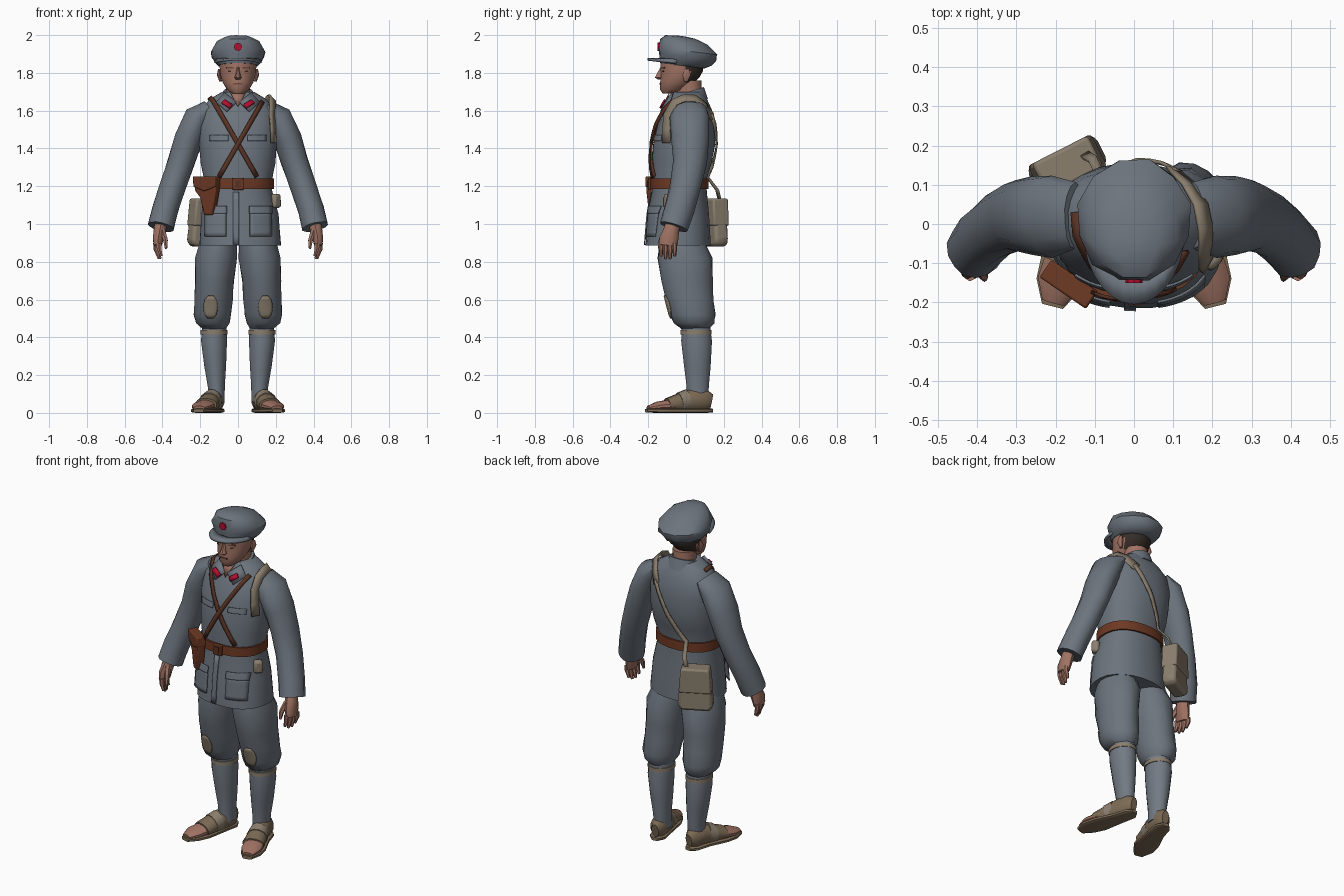
import bpy, bmesh, math
from mathutils import Vector, Matrix

default_cube = bpy.data.objects.get("Cube")
if default_cube:
    bpy.data.objects.remove(default_cube)


def material(name, *rgb):
    mat = bpy.data.materials.new(name)
    mat.use_nodes = True
    mat.diffuse_color = (*rgb, 1)
    mat.node_tree.nodes["Principled BSDF"].inputs["Base Color"].default_value = (*rgb, 1)
    return mat


cloth = material("grey blue cloth", .15, .175, .205)
wrap = material("leg wrap cloth", .17, .195, .23)
skin = material("skin", .35, .17, .125)
leather = material("rust leather", .155, .041, .017)
strap_brown = material("dark brown strap", .1, .032, .018)
canvas = material("tan canvas", .255, .21, .155)
sandal = material("sandal brown", .2, .145, .09)
hair = material("dark hair", .035, .025, .02)
red = material("red", .45, .005, .03)
shade = material("lip and brow brown", .16, .065, .045)


def make(name, verts, faces, mats, rule=None, thickness=0):
    mesh = bpy.data.meshes.new(name)
    mesh.from_pydata([tuple(v) for v in verts], [], faces)
    bm = bmesh.new()
    bm.from_mesh(mesh)
    bmesh.ops.recalc_face_normals(bm, faces=bm.faces)
    bm.to_mesh(mesh)
    bm.free()
    for mat in mats if isinstance(mats, list) else [mats]:
        mesh.materials.append(mat)
    if rule:
        for face in mesh.polygons:
            face.material_index = rule(face.center)
    obj = bpy.data.objects.new(name, mesh)
    bpy.context.collection.objects.link(obj)
    if thickness:
        solid = obj.modifiers.new("thickness", "SOLIDIFY")
        solid.thickness, solid.offset = thickness, 0
    return obj


def loft(name, rings, mats, sides=16, square=1, lean=0, fold=0, axis=None, side=1, rule=None):
    """Skin rings of (x, y, z, half width, half depth); axis makes them follow the path."""
    centres = [Vector((r[0] * side, r[1], r[2])) for r in rings]
    verts = []
    for i, (c, ring) in enumerate(zip(centres, rings)):
        u, v = Vector((1, 0, 0)), Vector((0, 1, 0))
        if axis:
            t = (centres[min(i + 1, len(rings) - 1)] - centres[max(i - 1, 0)]).normalized()
            v = (Vector(axis) - t * t.dot(Vector(axis))).normalized()
            u = v.cross(t)
        for k in range(sides):
            a = math.tau * (k + .5) / sides
            ca, sa = math.cos(a), math.sin(a)
            grow = 1 + fold * math.sin(5 * a + 2.3 * i)
            dx = math.copysign(abs(ca) ** square, ca) * ring[3] * grow
            dy = math.copysign(abs(sa) ** square, sa) * ring[4] * grow
            p = c + u * dx + v * dy
            p.z += lean * dy
            verts.append(p)
    faces = [(i * sides + k, i * sides + (k + 1) % sides, (i + 1) * sides + (k + 1) % sides, (i + 1) * sides + k)
             for i in range(len(rings) - 1) for k in range(sides)]
    faces += [tuple(range(sides)), tuple(range(len(verts) - sides, len(verts)))]
    return make(name, verts, faces, mats, rule)


def on_surface(rings, x, z, gap=.008, face=-1, square=1):
    """Point on the front (or back) of an upright loft at a given x and z."""
    rows = sorted(rings, key=lambda r: r[2])
    for low, high in zip(rows, rows[1:]):
        if low[2] <= z <= high[2]:
            f = (z - low[2]) / (high[2] - low[2])
            cx, cy, _, rx, ry = [a + (b - a) * f for a, b in zip(low, high)]
            d = min(abs(x - cx) / rx, .98)
            return Vector((x, cy + face * (ry * (1 - d ** (2 / square)) ** (square / 2) + gap), z))


def patch(name, rings, x, z, w, h, mat, oval=False, side=1, gap=.004, square=1):
    """Thin plate lying on the front of a loft."""
    n, verts = 6, []
    for j in range(n + 1):
        t = 2 * j / n - 1
        width = w * (math.sqrt(1 - .85 * t * t) if oval else 1)
        for i in range(n + 1):
            p = on_surface(rings, x + width * (i / n - .5), z + h * t / 2, gap, square=square)
            verts.append((p.x * side, p.y, p.z))
    faces = [(a, a + 1, a + n + 2, a + n + 1) for j in range(n) for a in range(j * (n + 1), j * (n + 1) + n)]
    return make(name, verts, faces, mat, thickness=.006)


def ribbon(name, points, width, mat):
    points, verts = [Vector(p) for p in points], []
    for i, p in enumerate(points):
        t = points[min(i + 1, len(points) - 1)] - points[max(i - 1, 0)]
        out = p - Vector((0, 0, min(p.z, 1.5)))
        across = t.cross(out).normalized() * width / 2
        verts += [p - across, p + across]
    faces = [(2 * i, 2 * i + 1, 2 * i + 3, 2 * i + 2) for i in range(len(points) - 1)]
    return make(name, verts, faces, mat, thickness=.009)


def prism(name, outline, depth, mat, place=(0, 0, 0), turn=0, bevel=0):
    """Outline in x and z, extruded in y, then turned about z and placed."""
    n = len(outline)
    verts = [(x, y, z) for y in (-depth / 2, depth / 2) for x, z in outline]
    faces = [tuple(range(n)), tuple(range(n, 2 * n))]
    faces += [(i, (i + 1) % n, (i + 1) % n + n, i + n) for i in range(n)]
    obj = make(name, verts, faces, mat)
    obj.data.transform(Matrix.Translation(place) @ Matrix.Rotation(turn, 4, "Z"))
    if bevel:
        mod = obj.modifiers.new("bevel", "BEVEL")
        mod.width, mod.segments = bevel, 2
    return obj


def rect(w, h):
    return [(-w / 2, -h / 2), (w / 2, -h / 2), (w / 2, h / 2), (-w / 2, h / 2)]


# Tunic
SQ = .88
tunic = [(.012, -.042, .885, .217, .174), (.01, -.04, 1.05, .205, .163), (0, -.035, 1.18, .182, .145),
         (0, -.035, 1.24, .182, .145), (0, -.022, 1.32, .198, .158), (0, -.01, 1.42, .207, .165),
         (0, 0, 1.52, .21, .152), (0, .01, 1.6, .2, .13), (0, .012, 1.66, .152, .1), (0, .012, 1.7, .085, .08)]
loft("tunic", tunic, cloth, sides=24, square=SQ, fold=.008)
loft("collar", [(0, .008, 1.63, .105, .11), (0, .012, 1.7, .08, .085)], cloth, lean=.3)
patch("tunic_front_seam", tunic, -.01, 1.03, .03, .28, cloth, square=SQ)

# Belt and buckle
loft("belt", [(0, -.035, z, .191, .155) for z in (1.185, 1.24)], leather, sides=24, square=SQ)
prism("buckle", rect(.06, .065), .015, leather, (0, -.194, 1.212), bevel=.004)
prism("buckle_centre", rect(.03, .035), .006, strap_brown, (0, -.204, 1.212))

for side, label in ((1, "left"), (-1, "right")):
    # Chest strap running from one shoulder to the opposite hip
    gap = .011 + .004 * side
    path = [(-.15, .03, 1.667), (-.145, -.03, 1.668)] if side < 0 else []
    path += [on_surface(tunic, side * (.13 - .23 * i / 9), 1.65 - .4 * i / 9, gap, square=SQ) for i in range(10)]
    ribbon(label + "_chest_strap", path, .024, strap_brown)

    # Collar flap and red tab
    flap = [(.008, -.112, 1.645), (.06, -.132, 1.595), (.115, -.088, 1.645), (.07, -.07, 1.695)]
    make(label + "_collar_flap", [(x * side, y, z) for x, y, z in flap], [(0, 1, 2, 3)], cloth, thickness=.01)
    ribbon(label + "_collar_tab", [(.036 * side, -.131, 1.622), (.08 * side, -.117, 1.65)], .027, red)

    # Pockets
    patch(label + "_chest_flap", tunic, .1, 1.455, .1, .03, cloth, side=side, square=SQ)
    patch(label + "_skirt_pocket", tunic, .12, 1.0, .115, .13, cloth, side=side, gap=.002, square=SQ)
    patch(label + "_skirt_flap", tunic, .12, 1.075, .12, .04, cloth, side=side, gap=.007, square=SQ)

    # Sleeve
    sleeve = [(.15, .02, 1.62, .04, .085), (.21, .02, 1.565, .075, .105), (.262, .022, 1.45, .077, .1),
              (.3, .02, 1.33, .072, .09), (.345, -.002, 1.2, .07, .082), (.385, -.035, 1.08, .07, .08),
              (.408, -.065, .985, .071, .076)]
    loft(label + "_sleeve", sleeve, cloth, sides=14, fold=.025, axis=(0, 1, 0), side=side)

    # Hand
    palm = [(.405, -.065, 1.02, .036, .038), (.414, -.078, .965, .034, .042),
            (.422, -.09, .925, .03, .05), (.426, -.095, .885, .022, .047)]
    loft(label + "_palm", palm, skin, sides=10, axis=(0, 1, 0), side=side)
    for i, drop in enumerate((.06, .075, .075, .06)):
        x, y = .418 + .006 * i, -.132 + .024 * i
        finger = [(x, y, .9, .015, .014), (x, y, .9 - drop / 2, .014, .013), (x - .012, y, .89 - drop, .008, .008)]
        loft(f"{label}_finger_{i + 1}", finger, skin, sides=6, axis=(0, 1, 0), side=side)
    thumb = [(.4, -.1, .965, .017, .018), (.384, -.13, .915, .014, .015), (.381, -.14, .87, .007, .008)]
    loft(label + "_thumb", thumb, skin, sides=6, axis=(0, 1, 0), side=side)

    # Breeches with knee patch
    breeches = [(.1, -.02, .97, .085, .11), (.105, -.02, .9, .1, .122), (.115, -.005, .82, .113, .146),
                (.125, .005, .7, .104, .138), (.129, .02, .6, .102, .128), (.135, .035, .52, .1, .122),
                (.134, .042, .475, .09, .108), (.126, .05, .445, .062, .075)]
    loft(label + "_breeches", breeches, cloth, fold=.02, side=side)
    patch(label + "_knee_patch", breeches, .145, .56, .075, .12, canvas, oval=True, side=side, gap=.003)

    # Wrapped calf and tie
    calf = [(.125, .052, .47, .066, .076), (.127, .056, .38, .07, .083), (.121, .06, .25, .059, .072),
            (.115, .062, .14, .046, .06), (.115, .06, .06, .045, .058)]
    loft(label + "_calf_wrap", calf, wrap, side=side)
    loft(label + "_knee_tie", [(.126, .053, z, .073, .084) for z in (.415, .438)], canvas, side=side)

    # Sandal, toes and straps
    up = (0, 0, 1)
    sole = [(.112, .14, .012, .02, .01), (.116, .105, .012, .046, .012), (.137, .02, .012, .05, .012),
            (.172, -.09, .012, .066, .012), (.194, -.155, .012, .058, .012), (.208, -.21, .012, .028, .01)]
    loft(label + "_sole", sole, sandal, sides=12, square=.5, axis=up, side=side)
    upper = [(.113, .135, .06, .022, .04), (.116, .105, .066, .046, .06), (.128, .04, .066, .051, .064),
             (.153, -.04, .052, .057, .05), (.172, -.1, .042, .063, .036)]
    loft(label + "_sandal_upper", upper, sandal, sides=12, axis=up, side=side)
    toes = [(.166, -.07, .04, .056, .034), (.192, -.15, .034, .057, .026), (.206, -.2, .025, .03, .013)]
    loft(label + "_toes", toes, skin, sides=12, axis=up, side=side)
    instep = [(.136, .01, .065, .054, .062), (.152, -.035, .055, .06, .053)]
    loft(label + "_instep_strap", instep, canvas, sides=12, axis=up, side=side)

    # Ear, brow and eye
    ear = [(.092, 0, 1.755, .008, .01), (.102, .003, 1.79, .011, .024), (.1, .006, 1.82, .006, .012)]
    loft(label + "_ear", ear, skin, sides=8, side=side)
    prism(label + "_brow", rect(.042, .008), .008, shade, (.042 * side, -.121, 1.826), turn=.35 * side)
    prism(label + "_eye", rect(.026, .009), .008, hair, (.04 * side, -.12, 1.808), turn=.35 * side)

# Neck and head, with hair on the back
loft("neck", [(0, .02, 1.6, .068, .07), (0, .012, 1.76, .064, .07)], skin)
head = [(0, -.09, 1.69, .03, .034), (0, -.068, 1.712, .06, .07), (0, -.045, 1.75, .082, .093),
        (0, -.03, 1.78, .092, .105), (0, -.022, 1.81, .097, .113), (0, -.02, 1.85, .099, .116),
        (0, -.02, 1.92, .09, .105)]
loft("head", head, [skin, hair], sides=20, rule=lambda c: int(c.y > .012 and c.z > 1.755))
loft("nose", [(0, -.14, 1.765, .012, .008), (0, -.143, 1.775, .02, .024), (0, -.138, 1.8, .011, .015),
              (0, -.13, 1.83, .008, .006)], skin, sides=8)
prism("mouth", rect(.045, .008), .008, shade, (0, -.136, 1.742))
make("neck_opening", [(-.04, -.088, 1.695), (.04, -.088, 1.695), (0, -.122, 1.62)], [(0, 1, 2)], skin, thickness=.006)

# Cap with peak and round badge
cap = [(0, -.02, 1.838, .104, .122), (0, -.003, 1.855, .124, .142), (0, .01, 1.885, .143, .154),
       (0, .01, 1.915, .147, .158), (0, -.012, 1.965, .113, .128), (0, -.03, 1.99, .065, .08),
       (0, -.03, 1.996, .02, .02)]
loft("cap", cap, cloth, sides=12, lean=-.12, fold=.025)
peak, steps = [], 12
for i in range(steps + 1):
    a = math.pi * (1.06 + .88 * i / steps)
    peak += [(.112 * math.cos(a), -.02 + .115 * math.sin(a), 1.872),
             (.124 * math.cos(a), -.02 + .185 * math.sin(a), 1.848 - .024 * math.sin(a))]
make("cap_peak", peak, [(2 * i, 2 * i + 1, 2 * i + 3, 2 * i + 2) for i in range(steps)], cloth, thickness=.014)
badge = [(.022 * math.sin(math.tau * i / 8), .022 * math.cos(math.tau * i / 8)) for i in range(8)]
prism("cap_badge", badge, .009, red, (0, -.146, 1.938))

# Holster on the right hip
holster = [(-.07, .1), (.065, .1), (.07, .03), (.045, -.1), (-.005, -.1), (-.03, -.01), (-.065, .03)]
prism("holster", holster, .045, leather, (-.165, -.155, 1.148), turn=-.6, bevel=.008)
prism("holster_flap", [(-.074, .104), (.069, .104), (.07, .05), (0, .025), (-.07, .05)], .054, leather,
      (-.165, -.155, 1.148), turn=-.6, bevel=.005)

# Shoulder bag on the right rear, with a narrow strap that widens over the left shoulder
spot = (-.17, .148, 1.01)
prism("shoulder_bag", [(-.1, -.1), (-.08, -.13), (.08, -.13), (.1, -.1), (.075, .12), (-.072, .12)], .08, canvas,
      spot, turn=.47, bevel=.018)
prism("bag_flap", [(-.092, -.02), (.092, -.02), (.08, .125), (-.077, .125)], .092, canvas, spot, turn=.47, bevel=.01)
path = [(-.13, .18, 1.12), (-.105, .165, 1.18)]
path += [on_surface(tunic, -.08 + .19 * i / 6, 1.25 + .33 * i / 6, .009, 1, SQ) for i in range(7)]
ribbon("bag_strap", path, .024, canvas)
ribbon("bag_shoulder_strap", [on_surface(tunic, .1, 1.565, .008, 1, SQ), (.14, .1, 1.625), (.17, .05, 1.664),
                              (.182, -.01, 1.666), (.182, -.06, 1.645), (.18, -.096, 1.58), (.186, -.104, 1.5),
                              (.188, -.104, 1.43)], .048, canvas)

# Small pouch on the left hip
prism("belt_pouch", [(-.028, -.035), (.028, -.035), (.024, .04), (-.024, .04)], .045, canvas,
      (.198, -.09, 1.12), turn=.8, bevel=.014)

# Smooth shading that keeps creases
for obj in bpy.context.scene.objects:
    obj.select_set(obj.type == "MESH")
    if obj.type == "MESH":
        bpy.context.view_layer.objects.active = obj
bpy.ops.object.shade_smooth_by_angle(angle=math.radians(40))
